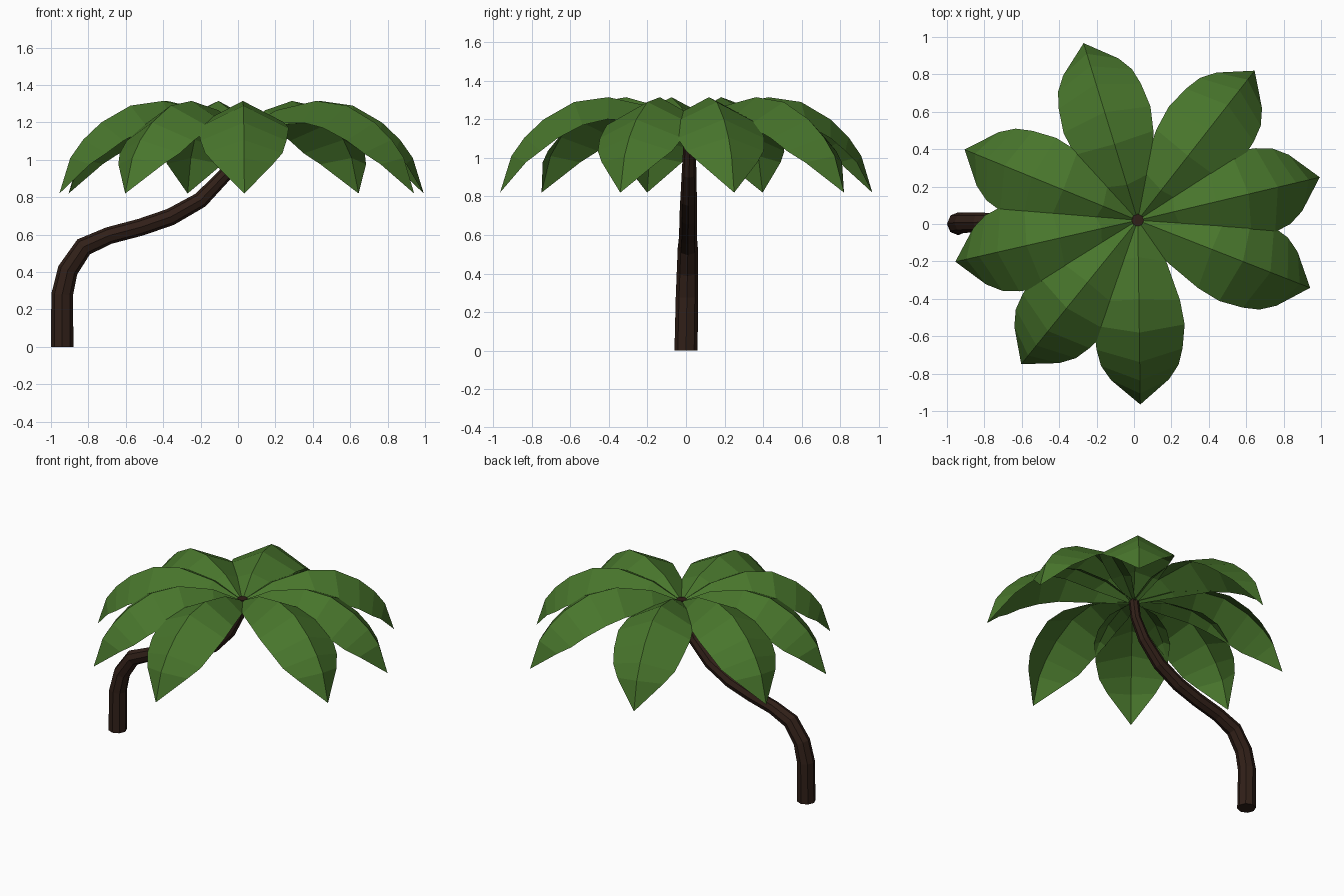
import bpy, bmesh
from math import radians, sin, cos, pi
from mathutils import Vector, Matrix

cube = bpy.data.objects.get("Cube")
if cube:
    bpy.data.objects.remove(cube, do_unlink=True)


def material(name, color):
    m = bpy.data.materials.new(name)
    m.use_nodes = True
    m.diffuse_color = (*color, 1)
    bsdf = m.node_tree.nodes["Principled BSDF"]
    bsdf.inputs["Base Color"].default_value = (*color, 1)
    bsdf.inputs["Roughness"].default_value = 0.9
    return m


def add_object(name, bm, mat):
    mesh = bpy.data.meshes.new(name)
    bm.to_mesh(mesh)
    bm.free()
    mesh.materials.append(mat)
    obj = bpy.data.objects.new(name, mesh)
    bpy.context.collection.objects.link(obj)
    return obj


def tangents(points):
    last = len(points) - 1
    return [(points[min(i + 1, last)] - points[max(i - 1, 0)]).normalized()
            for i in range(last + 1)]


leaf_green = material("leaf_green", (0.065, 0.18, 0.025))
bark_brown = material("bark_brown", (0.03, 0.014, 0.009))

# Trunk: octagonal rings swept along a bent path of (x, z, radius)
TRUNK = [(-0.94, 0, 0.06), (-0.94, 0.28, 0.058), (-0.91, 0.41, 0.055),
         (-0.825, 0.535, 0.052), (-0.69, 0.595, 0.046), (-0.52, 0.64, 0.046),
         (-0.36, 0.695, 0.046), (-0.2, 0.785, 0.043), (-0.07, 0.92, 0.038),
         (0, 1.05, 0.033), (0.02, 1.175, 0.033)]
SIDES = 8
CROWN = Vector((0.02, 0.02, 1.16))

path = [Vector((x, CROWN.y * z / CROWN.z, z)) for x, z, r in TRUNK]
directions = tangents(path)
directions[0] = directions[-1] = Vector((0, 0, 1))
bm = bmesh.new()
rings = []
for p, t, (_, _, r) in zip(path, directions, TRUNK):
    side = Vector((0, 1, 0))
    across = side.cross(t).normalized()
    rings.append([bm.verts.new(p + r * (across * cos(a) + side * sin(a)))
                  for a in (2 * pi * k / SIDES for k in range(SIDES))])
for low, high in zip(rings, rings[1:]):
    for k in range(SIDES):
        n = (k + 1) % SIDES
        bm.faces.new((low[k], low[n], high[n], high[k]))
bm.faces.new(rings[0][::-1])
bm.faces.new(rings[-1])
bmesh.ops.recalc_face_normals(bm, faces=bm.faces)
add_object("trunk", bm, bark_brown)

# Leaf: ridged sheet along an arching midrib of (reach, height, half width)
LEAF = [(0, 1.16, 0.02), (0.2, 1.265, 0.15), (0.43, 1.315, 0.22),
        (0.61, 1.29, 0.243), (0.77, 1.2, 0.23), (0.87, 1.107, 0.207),
        (0.94, 1.01, 0.155), (1.0, 0.82, 0)]
FOLD = 0.52


def leaf(name, angle, length):
    rib = [Vector((r * length, 0, z - CROWN.z)) for r, z, w in LEAF]
    bm = bmesh.new()
    rows = []
    for p, t, (_, _, w) in zip(rib, tangents(rib), LEAF):
        up = Vector((-t.z, 0, t.x))
        mid = bm.verts.new(p)
        if w == 0:
            rows.append((mid, mid, mid))
            continue
        edge = p - up * w * FOLD
        rows.append((bm.verts.new(edge + Vector((0, w, 0))), mid,
                     bm.verts.new(edge - Vector((0, w, 0)))))
    for a, b in zip(rows, rows[1:]):
        for i in (0, 1):
            corners = [a[i], a[i + 1], b[i + 1], b[i]]
            bm.faces.new(list(dict.fromkeys(corners)))
    bmesh.ops.recalc_face_normals(bm, faces=bm.faces)
    if sum(f.normal.z for f in bm.faces) < 0:
        bmesh.ops.reverse_faces(bm, faces=bm.faces)
    bm.transform(Matrix.Translation(CROWN) @ Matrix.Rotation(radians(angle), 4, 'Z'))
    return add_object(name, bm, leaf_green)


# Crown: leaves fanned unevenly around the trunk top
FAN = [(13.3, 1.0), (52, 1.015), (107, 0.99), (157.8, 1.0),
       (192.8, 1.0), (231, 0.99), (270.8, 0.985), (338.6, 0.99)]
for i, (angle, length) in enumerate(FAN, 1):
    leaf(f"leaf_{i}", angle, length)
